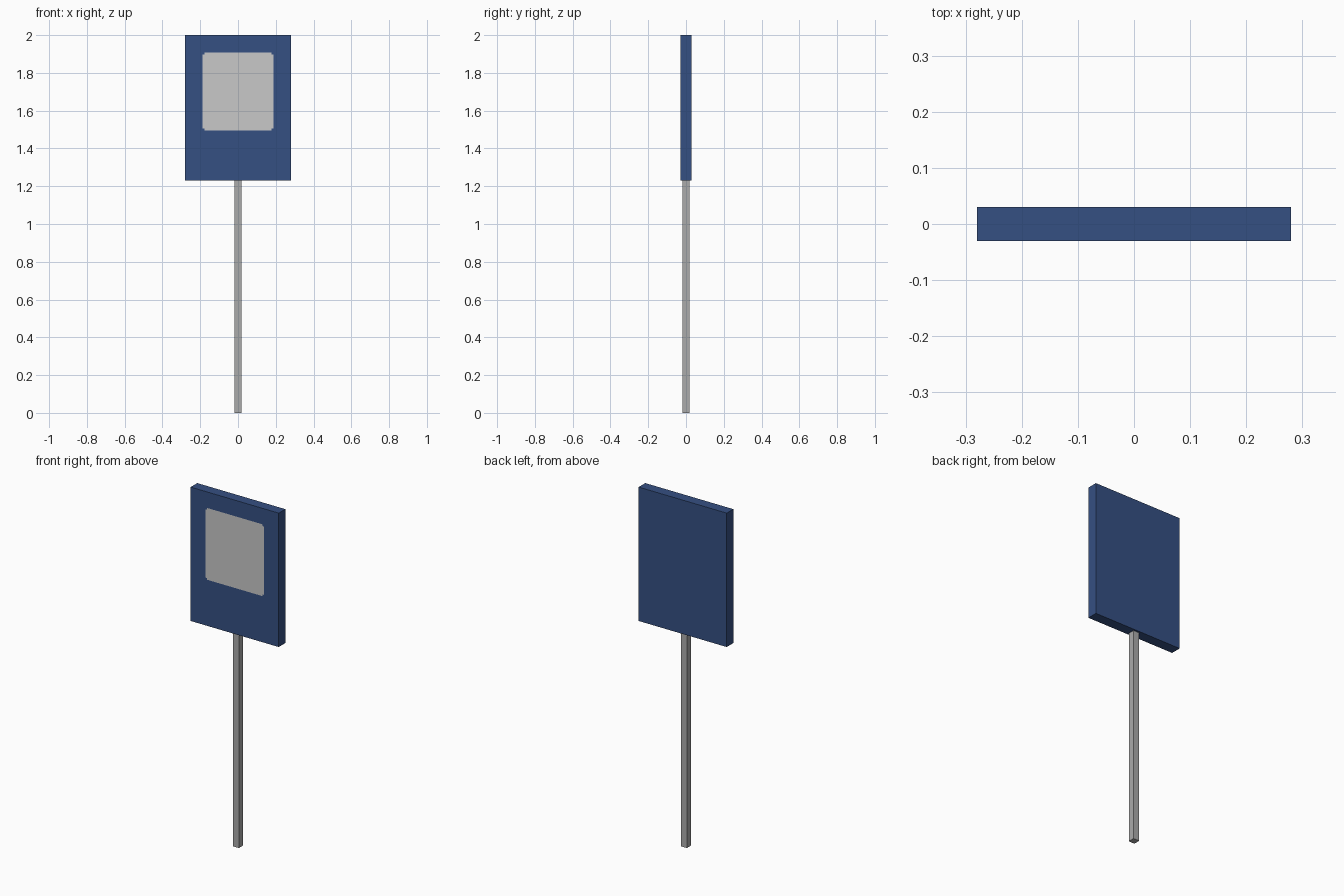
import bpy, bmesh
from mathutils import Matrix, Vector

if "Cube" in bpy.data.objects:
    bpy.data.objects.remove(bpy.data.objects["Cube"])


def material(name, rgb):
    m = bpy.data.materials.new(name)
    m.diffuse_color = (*rgb, 1)
    m.use_nodes = True
    m.node_tree.nodes["Principled BSDF"].inputs["Base Color"].default_value = m.diffuse_color
    return m


def box(name, x, y, z, *mats):
    """Box between the (min, max) ranges; returns its object and bmesh."""
    lo, hi = Vector((x[0], y[0], z[0])), Vector((x[1], y[1], z[1]))
    bm = bmesh.new()
    bmesh.ops.create_cube(bm, size=1, matrix=Matrix.Translation((lo + hi) / 2)
                          @ Matrix.Diagonal((*(hi - lo), 1)))
    mesh = bpy.data.meshes.new(name)
    for m in mats:
        mesh.materials.append(m)
    obj = bpy.data.objects.new(name, mesh)
    bpy.context.collection.objects.link(obj)
    return obj, bm


blue = material("sign blue", (0.036, 0.08, 0.225))
pale = material("pale grey", (0.58, 0.58, 0.58))
steel = material("pole grey", (0.41, 0.41, 0.41))

# Square pole
pole, bm = box("pole", (-0.019, 0.019), (-0.019, 0.019), (0, 1.23), steel)
bm.to_mesh(pole.data)
bm.free()

# Sign board, with the pale panel cut into its front face
board, bm = box("sign_board", (-0.28, 0.28), (-0.03, 0.03), (1.23, 2), blue, pale)
half, low, high, notch = 0.187, 1.495, 1.908, 0.01
cuts = [((x, 0, 0), (1, 0, 0)) for x in (-half, notch - half, half - notch, half)]
cuts += [((0, 0, z), (0, 0, 1)) for z in (low, low + notch, high - notch, high)]
for point, normal in cuts:
    bmesh.ops.bisect_plane(bm, geom=bm.verts[:] + bm.edges[:] + bm.faces[:],
                           plane_co=point, plane_no=normal)
bm.normal_update()
for f in bm.faces:
    c = f.calc_center_median()
    inside = abs(c.x) < half and low < c.z < high
    corner = abs(c.x) > half - notch and not low + notch < c.z < high - notch
    if f.normal.y < -0.9 and inside and not corner:
        f.material_index = 1
bm.to_mesh(board.data)
bm.free()
